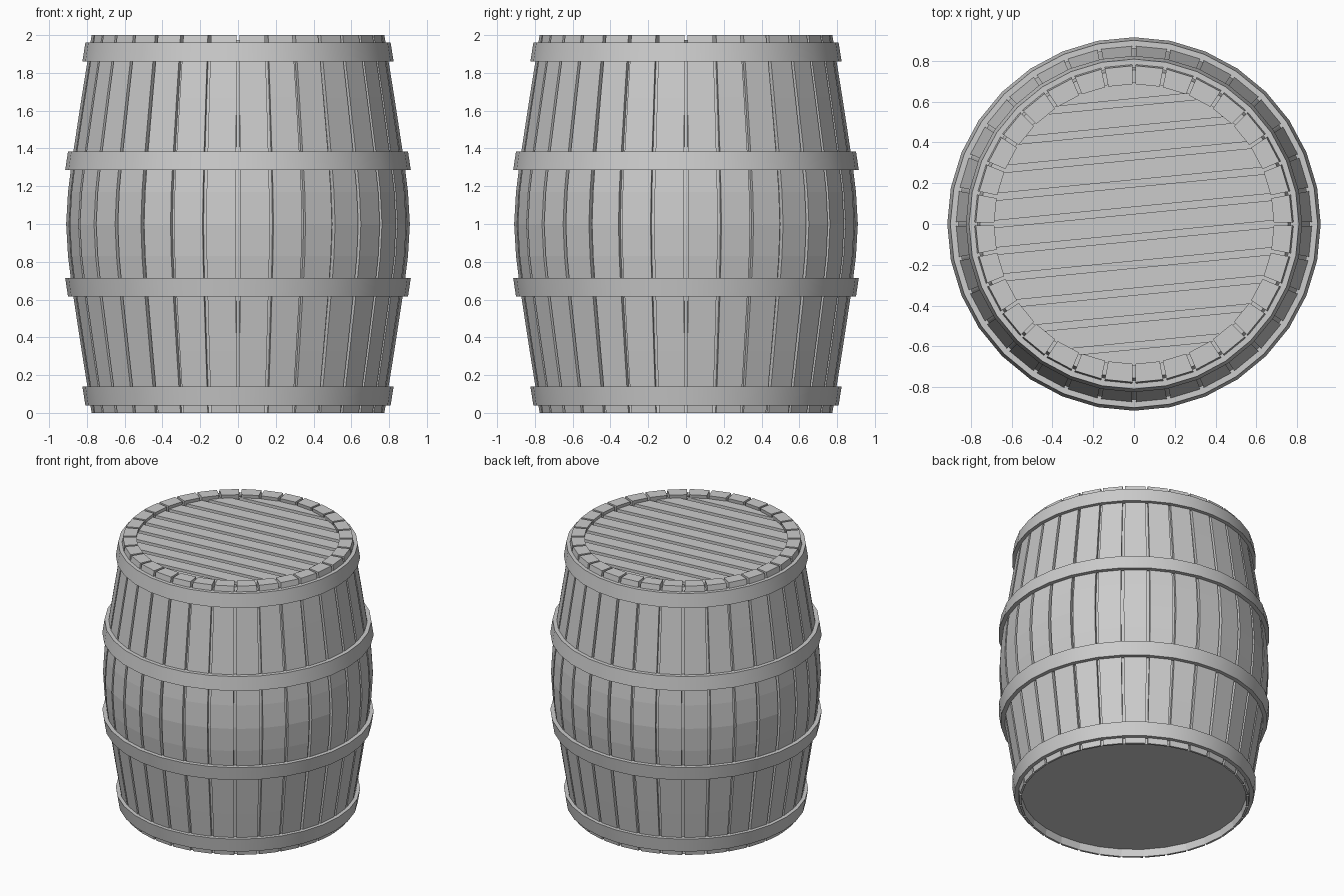
import bpy, bmesh
from math import cos, sin, pi, sqrt, radians

if "Cube" in bpy.data.objects:
    bpy.data.objects.remove(bpy.data.objects["Cube"])

N = 32                      # staves around the barrel
STEP = 2 * pi / N
GAP = 0.011                 # half gap between staves, radians
HALF = [(0, 0.91), (0.17, 0.90), (0.33, 0.88), (0.67, 0.828), (0.95, 0.783), (1.0, 0.775)]
PROFILE = [(1 - d, r) for d, r in reversed(HALF)] + [(1 + d, r) for d, r in HALF[1:]]


def finish(bm, name, smooth=False):
    bmesh.ops.recalc_face_normals(bm, faces=bm.faces)
    me = bpy.data.meshes.new(name)
    bm.to_mesh(me)
    bm.free()
    ob = bpy.data.objects.new(name, me)
    bpy.context.collection.objects.link(ob)
    if smooth:
        bpy.ops.object.select_all(action='DESELECT')
        ob.select_set(True)
        bpy.context.view_layer.objects.active = ob
        bpy.ops.object.shade_smooth_by_angle(angle=radians(30))
    return ob


def lathe(name, points, closed=False, smooth=False):
    """Revolve (radius, z) points in N steps."""
    bm = bmesh.new()
    rings = [[bm.verts.new((r * cos(i * STEP), r * sin(i * STEP), z)) for i in range(N)]
             for r, z in points]
    pairs = list(zip(rings, rings[1:]))
    if closed:
        pairs.append((rings[-1], rings[0]))
    else:
        bm.faces.new(rings[0])
        bm.faces.new(rings[-1])
    for a, b in pairs:
        for i in range(N):
            j = (i + 1) % N
            bm.faces.new((a[i], a[j], b[j], b[i]))
    return finish(bm, name, smooth)


# staves: curved planks with thin gaps, thin at the bottom lip
bm = bmesh.new()
for s in range(N):
    a0, a1 = s * STEP + GAP, (s + 1) * STEP - GAP
    rings = []
    for z, r in PROFILE:
        inner = r - (0.015 if z < 0.06 else 0.09)
        rings.append([bm.verts.new((q * cos(a), q * sin(a), z))
                      for q, a in ((r, a0), (r, a1), (inner, a1), (inner, a0))])
    bm.faces.new(rings[0])
    bm.faces.new(rings[-1])
    for lo, hi in zip(rings, rings[1:]):
        for i in range(4):
            j = (i + 1) % 4
            bm.faces.new((lo[i], lo[j], hi[j], hi[i]))
finish(bm, "staves")

# inner body: closes the gaps, recessed at the bottom and under the lid
body = [(0.758, 0.055), (0.758, 0.0)]
body += [(r - 0.025 if z > 0 else 0.762, z) for z, r in PROFILE[:-2]]
body += [(0.755, 1.955)]
del body[1]
lathe("inner_body", [(0.757, 0.055)] + body[1:])

# lid boards: parallel strips clipped to the rim circle
bm = bmesh.new()
R, PITCH, WIDTH, TURN = 0.695, 0.132, 0.098, radians(5.6)
for k in range(-5, 6):
    v0 = max(k * PITCH - WIDTH / 2, -R + 0.003)
    v1 = min(k * PITCH + WIDTH / 2, R - 0.003)
    vs = [v0 + (v1 - v0) * i / 4 for i in range(5)]
    outline = [(sqrt(R * R - v * v), v) for v in vs]
    outline += [(-u, v) for u, v in reversed(outline)]
    lo, hi = [[bm.verts.new((u * cos(TURN) - v * sin(TURN), u * sin(TURN) + v * cos(TURN), z))
               for u, v in outline] for z in (1.95, 1.975)]
    bm.faces.new(lo)
    bm.faces.new(hi)
    for i in range(len(lo)):
        j = (i + 1) % len(lo)
        bm.faces.new((lo[i], lo[j], hi[j], hi[i]))
finish(bm, "lid_boards")

# hoops: tapered bands, mirrored about the middle height
for label, near, far, r_near, r_far in (("middle", 0.285, 0.385, 0.915, 0.90),
                                        ("end", 0.86, 0.96, 0.824, 0.808)):
    for side, sign in (("upper", 1), ("lower", -1)):
        lathe(f"{side}_{label}_hoop",
              [(r_near, 1 + sign * near), (r_far, 1 + sign * far),
               (r_far - 0.04, 1 + sign * far), (r_near - 0.04, 1 + sign * near)],
              closed=True, smooth=True)
